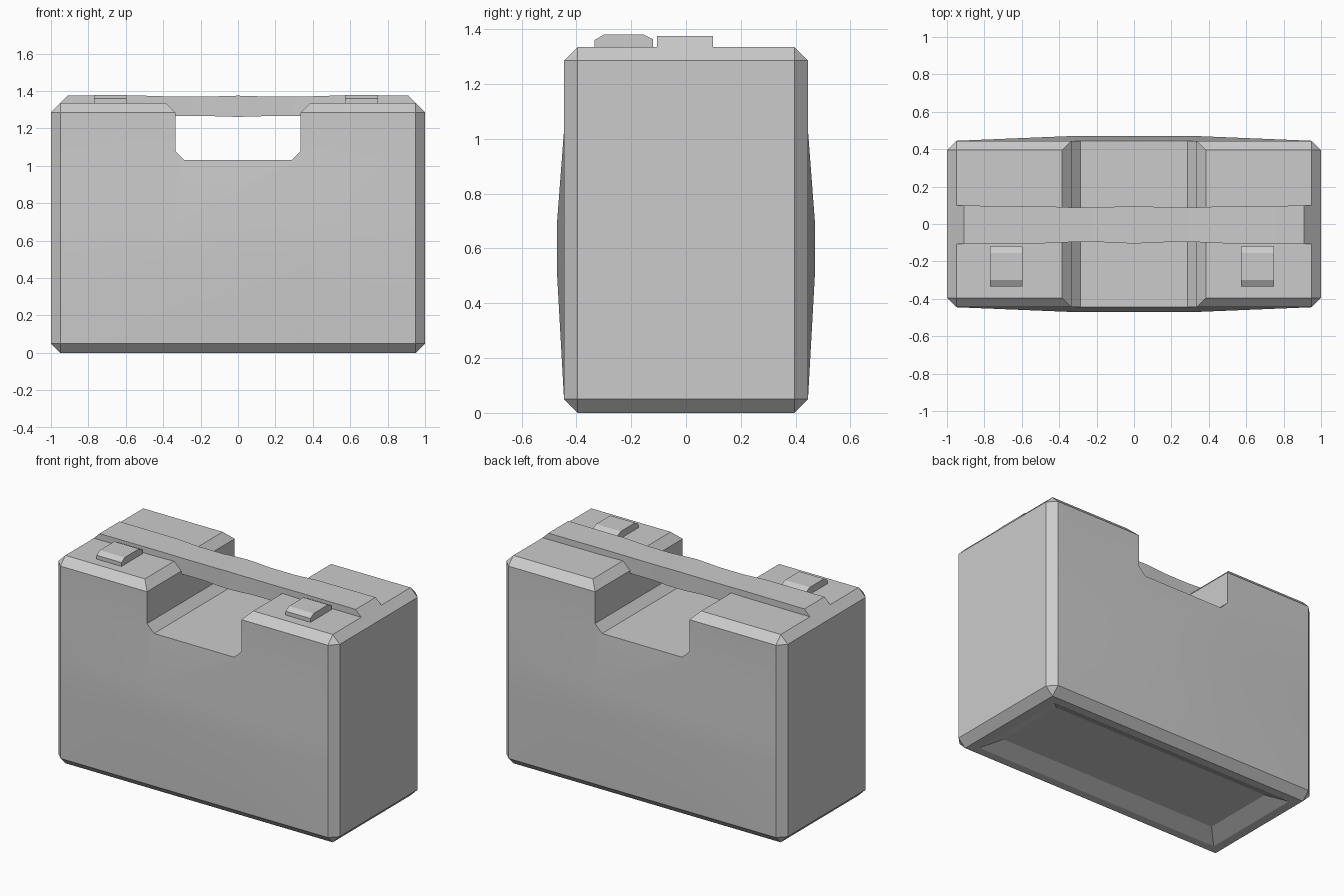
import bpy, bmesh
from mathutils import Vector

if "Cube" in bpy.data.objects:
    bpy.data.objects.remove(bpy.data.objects["Cube"])


def add_object(name, bm):
    bmesh.ops.recalc_face_normals(bm, faces=bm.faces)
    mesh = bpy.data.meshes.new(name)
    bm.to_mesh(mesh)
    bm.free()
    ob = bpy.data.objects.new(name, mesh)
    bpy.context.collection.objects.link(ob)
    return ob


def loft(name, rings):
    """Skin matching rings of points and cap both ends."""
    bm = bmesh.new()
    loops = [[bm.verts.new(p) for p in ring] for ring in rings]
    n = len(loops[0])
    for a, b in zip(loops, loops[1:]):
        for i in range(n):
            bm.faces.new((a[i], a[(i + 1) % n], b[(i + 1) % n], b[i]))
    bm.faces.new(loops[0])
    bm.faces.new(loops[-1])
    return add_object(name, bm)


def activate(ob):
    bpy.ops.object.select_all(action='DESELECT')
    ob.select_set(True)
    bpy.context.view_layer.objects.active = ob


def cut(target, cutter):
    cutter.hide_render = True
    mod = target.modifiers.new("cut", 'BOOLEAN')
    mod.operation = 'DIFFERENCE'
    mod.solver = 'EXACT'
    mod.object = cutter
    activate(target)
    bpy.ops.object.modifier_apply(modifier=mod.name)
    bpy.data.objects.remove(cutter)


# Case body: chamfered block with gently bulging front and back
W, D, H, C = 1.0, 0.445, 1.335, 0.05
bm = bmesh.new()
bmesh.ops.create_cube(bm, size=1)
for v in bm.verts:
    v.co = Vector((v.co.x * 2 * W, v.co.y * 2 * D, (v.co.z + 0.5) * H))
bmesh.ops.bevel(bm, geom=bm.edges[:], offset=C, segments=1, affect='EDGES')
cuts = [((0, 0, z), (0, 0, 1)) for z in (0.5, 0.7, 1.03)]
cuts += [((x, 0, 0), (1, 0, 0)) for x in (-0.34, 0.34)]
for co, no in cuts:
    faces = [f for f in bm.faces if all(abs(abs(v.co.y) - D) < 1e-4 for v in f.verts)]
    edges = {e for f in faces for e in f.edges}
    verts = {v for f in faces for v in f.verts}
    bmesh.ops.bisect_plane(bm, geom=faces + list(edges) + list(verts),
                           plane_co=co, plane_no=no)
for v in bm.verts:
    if abs(v.co.x) < 0.4 and 0.4 < v.co.z < 0.8:
        v.co.y *= 0.47 / D
body = add_object("case_body", bm)

# Hand opening through the top
half = [(0.285, 1.03), (0.335, 1.08), (0.335, 1.285), (0.435, 1.385)]
outline = half + [(-x, z) for x, z in reversed(half)]
cut(body, loft("opening_cutter", [[(x, y, z) for x, z in outline] for y in (-0.7, 0.7)]))

# Sloped recess underneath
corners = ((-1, -1), (1, -1), (1, 1), (-1, 1))
levels = ((0.94, 0.39, -0.025), (0.79, 0.24, 0.05))
cut(body, loft("base_cutter", [[(sx * a, sy * b, z) for sx, sy in corners]
                               for a, b, z in levels]))

# Handle bar: x, half width, underside, top
right = [(0, 0.1, 1.262, 1.375), (0.07, 0.098, 1.263, 1.373),
         (0.17, 0.093, 1.267, 1.37), (0.34, 0.093, 1.267, 1.37),
         (0.5, 0.1, 1.267, 1.375), (0.91, 0.102, 1.3, 1.375),
         (0.95, 0.102, 1.3, 1.335)]
stations = [(-x, w, b, t) for x, w, b, t in reversed(right[1:])] + right
yc = -0.004
handle = loft("handle", [[(x, yc - w, b), (x, yc + w, b), (x, yc + w, t), (x, yc - w, t)]
                         for x, w, b, t in stations])

# Latches
profile = [(-0.333, 1.32), (-0.333, 1.36), (-0.3, 1.38),
           (-0.155, 1.38), (-0.12, 1.363), (-0.12, 1.32)]
for name, xc in (("left_latch", -0.683), ("right_latch", 0.66)):
    loft(name, [[(x, y, z) for y, z in profile] for x in (xc - 0.088, xc + 0.088)])

# Soft shading on the bulge and handle
for ob in (body, handle):
    activate(ob)
    bpy.ops.object.shade_smooth_by_angle(angle=0.35)
